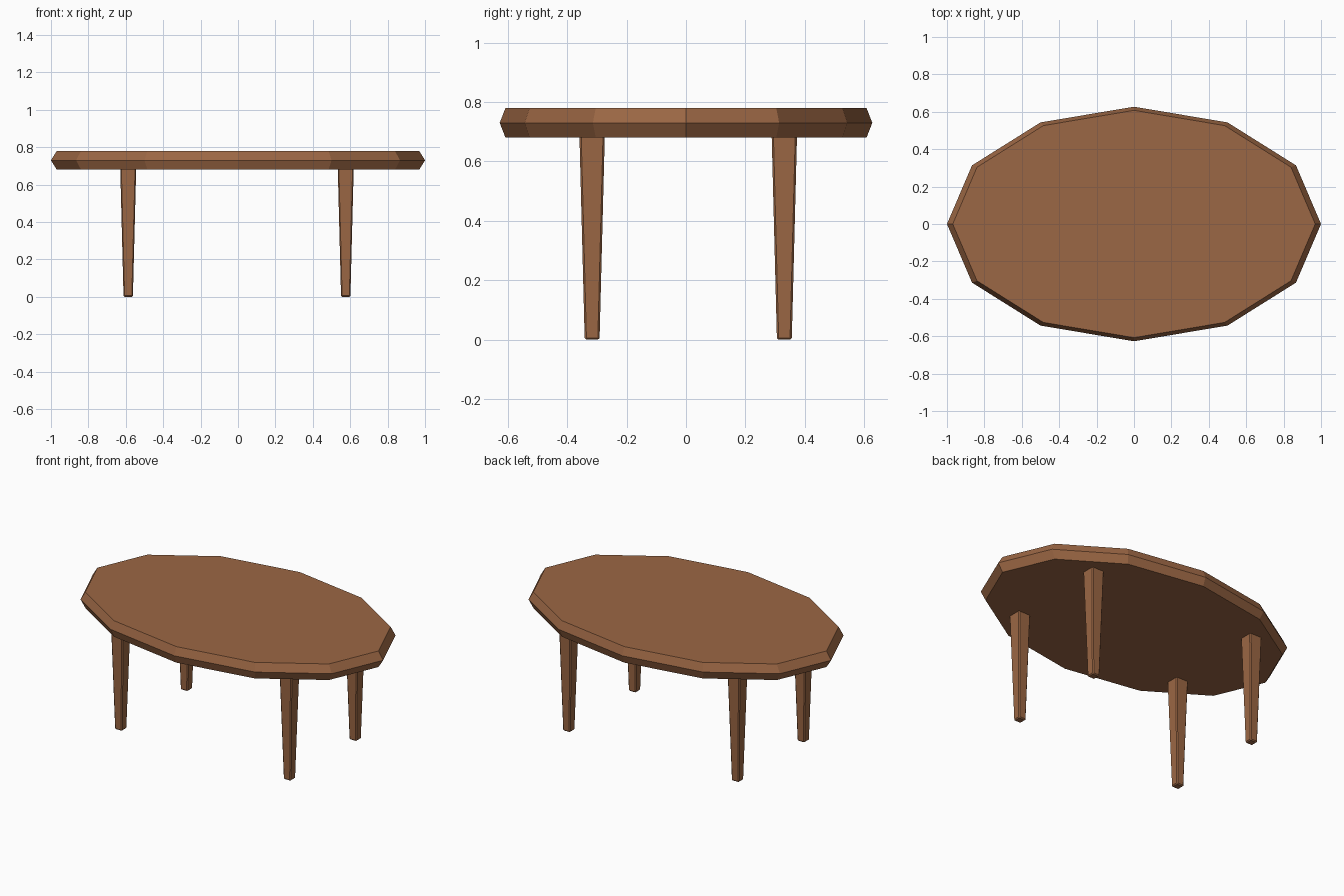
import bpy, bmesh
from math import cos, sin, pi

if "Cube" in bpy.data.objects:
    bpy.data.objects.remove(bpy.data.objects["Cube"])

wood = bpy.data.materials.new("brown_wood")
wood.diffuse_color = (0.33, 0.135, 0.058, 1)
wood.use_nodes = True
wood.node_tree.nodes["Principled BSDF"].inputs["Base Color"].default_value = wood.diffuse_color


def add_object(name, bm):
    bmesh.ops.recalc_face_normals(bm, faces=bm.faces)
    mesh = bpy.data.meshes.new(name)
    bm.to_mesh(mesh)
    bm.free()
    mesh.materials.append(wood)
    obj = bpy.data.objects.new(name, mesh)
    bpy.context.collection.objects.link(obj)
    return obj


# Twelve-sided oval top with a pointed edge profile
SIDES = 12
bm = bmesh.new()
rings = []
for scale, z in ((0.969, 0.68), (1.0, 0.73), (0.969, 0.78)):
    rings.append([bm.verts.new((scale * cos(2 * pi * i / SIDES),
                                0.627 * scale * sin(2 * pi * i / SIDES), z))
                  for i in range(SIDES)])
for low, high in zip(rings, rings[1:]):
    for i in range(SIDES):
        j = (i + 1) % SIDES
        bm.faces.new((low[i], low[j], high[j], high[i]))
bm.faces.new(rings[0][::-1])
bm.faces.new(rings[-1])
add_object("table_top", bm)


# Tapered square legs with small chamfers
def add_leg(name, x, y):
    bm = bmesh.new()
    bmesh.ops.create_cube(bm, size=1)
    for v in bm.verts:
        half, z = (0.043, 0.70) if v.co.z > 0 else (0.025, 0.0)
        v.co = (2 * half * v.co.x, 2 * half * v.co.y, z)
    bmesh.ops.bevel(bm, geom=bm.edges[:], offset=0.006, segments=1,
                    affect='EDGES', profile=0.5)
    add_object(name, bm).location = (x, y, 0)


for end, y in (("front", -0.316), ("back", 0.331)):
    for side, x in (("left", -0.587), ("right", 0.576)):
        add_leg(f"{end}_{side}_leg", x, y)
